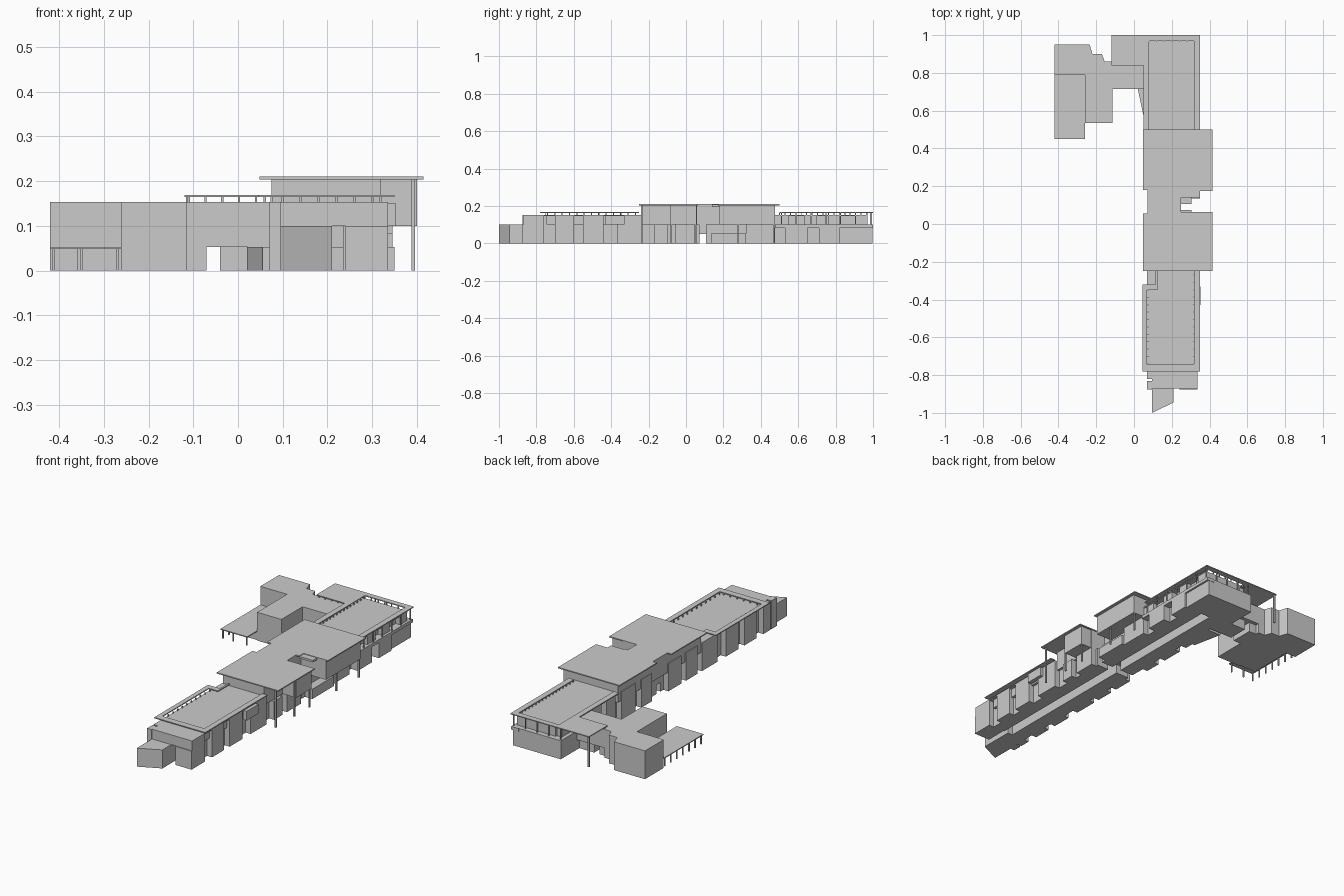
import bpy, bmesh


def prism(name, pts, z0, z1):
    """Vertical extrusion of a plan outline."""
    bm = bmesh.new()
    face = bm.faces.new([bm.verts.new((x, y, z0)) for x, y in pts])
    top = bmesh.ops.extrude_face_region(bm, geom=[face])["geom"]
    for v in top:
        if isinstance(v, bmesh.types.BMVert):
            v.co.z = z1
    bmesh.ops.recalc_face_normals(bm, faces=bm.faces)
    me = bpy.data.meshes.new(name)
    bm.to_mesh(me)
    bm.free()
    ob = bpy.data.objects.new(name, me)
    bpy.context.collection.objects.link(ob)
    return ob


def box(name, x0, x1, y0, y1, z0, z1):
    return prism(name, [(x0, y0), (x1, y0), (x1, y1), (x0, y1)], z0, z1)


def post(name, x, y, z0, z1, r=0.003):
    box(name, x - r, x + r, y - r, y + r, z0, z1)


def post_row(name, a, b, n, z0, z1, r=0.0025):
    for i in range(n):
        t = i / (n - 1)
        post(name, a[0] + (b[0] - a[0]) * t, a[1] + (b[1] - a[1]) * t, z0, z1, r)


F1, F2, TOP = 0.10, 0.153, 0.204     # storey heights
C0, C1 = 0.164, 0.169                # thin canopy

# South pavilion and end block
prism("south_pavilion", [(0.095, -1), (0.21, -0.945), (0.21, -0.865), (0.095, -0.865)], 0, F1)
box("south_end_west", 0.095, 0.21, -0.87, -0.76, 0, F1)
box("south_end_east", 0.24, 0.335, -0.875, -0.76, 0, F1)
box("south_end_upper", 0.095, 0.335, -0.87, -0.76, F1, F2)
box("south_end_side", 0.07, 0.095, -0.875, -0.83, 0, F2)
box("south_end_side", 0.07, 0.095, -0.82, -0.76, 0, F2)

# Ground floor: rooms either side of a corridor, with a cross passage
box("ground_east_south", 0.235, 0.305, -0.76, 0.073, 0, F1)
box("ground_west_south", 0.10, 0.18, -0.76, 0.073, 0, F1)
box("ground_east_north", 0.235, 0.305, 0.107, 0.98, 0, F1)
box("ground_west_north", 0.10, 0.18, 0.107, 0.98, 0, F1)
box("passage_lintel", 0.10, 0.25, 0.07, 0.11, 0.05, F1)

# Upper floors of the wings
box("upper_south", 0.10, 0.305, -0.77, -0.24, F1, F2)
box("upper_north", 0.10, 0.305, 0.47, 0.97, F1, F2)

# Facade bays on the south wing, both sides
for y0, y1 in [(-0.70, -0.60), (-0.55, -0.44), (-0.37, -0.235)]:
    box("south_bay_east", 0.30, 0.335, y0, y1, 0, F2)
    box("south_bay_west", 0.07, 0.105, y0, y1, 0, F2)
for y0, y1 in [(-0.745, -0.70), (-0.60, -0.55), (-0.44, -0.37)]:
    box("window_east", 0.30, 0.32, y0, y1, F1, F2)
box("projecting_window", 0.33, 0.353, -0.43, -0.33, F1, 0.15)

# Middle ground-floor bays
for y0, y1 in [(-0.17, -0.10), (-0.06, 0.06), (0.32, 0.475)]:
    box("middle_bay_east", 0.30, 0.335, y0, y1, 0, F1)
for y0, y1 in [(-0.20, -0.10), (-0.06, 0.05), (0.19, 0.28), (0.33, 0.45)]:
    box("middle_bay_west", 0.07, 0.105, y0, y1, 0, 0.15)
box("garden_wall_east", 0.30, 0.35, 0.135, 0.32, 0, 0.053)

# North wing base with door recesses and window bays
for y0, y1 in [(0.53, 0.65), (0.71, 0.82)]:
    box("north_base_east", 0.30, 0.345, y0, y1, 0, F1)
box("north_base_lintel", 0.30, 0.345, 0.475, 1.0, 0.083, F1)
box("north_base_end", 0.05, 0.335, 0.82, 0.998, 0, F1)
for y0, y1 in [(0.475, 0.55), (0.63, 0.70), (0.76, 0.82), (0.91, 0.97)]:
    box("north_bay_east", 0.30, 0.332, y0, y1, F1, F2)
for y0, y1 in [(0.50, 0.58), (0.62, 0.70)]:
    box("north_bay_west", 0.07, 0.105, y0, y1, 0, F2)
box("north_bay_west_end", 0.07, 0.105, 0.72, 0.96, F1, F2)
prism("slanted_lobby", [(0.02, 0.715), (0.055, 0.55), (0.11, 0.55), (0.11, 0.715)], 0, 0.053)

# Middle tall volume with its courtyard notch
prism("middle_upper", [(0.075, -0.235), (0.32, -0.235), (0.32, -0.075), (0.335, -0.075),
                       (0.335, 0.06), (0.25, 0.06), (0.25, 0.18), (0.335, 0.18),
                       (0.335, 0.475), (0.075, 0.475)], F1, TOP)
box("overhang_room_south", 0.33, 0.40, -0.075, 0.055, F1, TOP)
box("overhang_room_north", 0.33, 0.40, 0.18, 0.475, F1, TOP)
prism("middle_roof", [(0.048, -0.25), (0.415, -0.25), (0.415, 0.063), (0.25, 0.063),
                      (0.25, 0.14), (0.27, 0.14), (0.27, 0.175), (0.415, 0.175),
                      (0.415, 0.50), (0.048, 0.50), (0.048, 0.18), (0.072, 0.18),
                      (0.072, 0.055), (0.048, 0.055)], TOP, 0.21)
for y in (-0.237, -0.08, 0.05, 0.28, 0.47):
    post("overhang_column", 0.392, y, 0, TOP, 0.004)
box("roof_beam", 0.27, 0.35, 0.14, 0.175, 0.196, 0.207)

# South canopy frame (open in the middle)
for args in [(0.045, 0.35, -0.78, -0.745), (0.32, 0.35, -0.745, -0.25),
             (0.045, 0.07, -0.745, -0.32), (0.07, 0.125, -0.35, -0.32),
             (0.115, 0.125, -0.32, -0.25)]:
    box("south_canopy", *args, C0, C1)
post_row("south_canopy_post", (0.075, -0.74), (0.075, -0.35), 11, F2, C0)
post_row("south_canopy_post", (0.318, -0.74), (0.318, -0.27), 13, F2, C0)
post_row("south_canopy_post", (0.10, -0.75), (0.30, -0.75), 6, F2, C0)
box("south_roof_edge_west", 0.07, 0.105, -0.77, -0.24, 0.147, F2)
box("south_roof_edge_east", 0.30, 0.335, -0.77, -0.24, 0.147, F2)

# North canopy frame with its western extension
for args in [(0.32, 0.35, 0.50, 1.0), (0.05, 0.08, 0.50, 1.0),
             (0.08, 0.32, 0.97, 1.0), (-0.12, 0.05, 0.84, 1.0)]:
    box("north_canopy", *args, C0, C1)
post_row("north_canopy_post", (0.325, 0.50), (0.325, 0.965), 17, F2, C0)
post_row("north_canopy_post", (0.078, 0.50), (0.078, 0.965), 17, F2, C0)
post_row("north_canopy_post", (0.08, 0.968), (0.32, 0.968), 7, F2, C0)
post_row("north_canopy_post", (-0.11, 0.85), (0.04, 0.85), 5, F2, C0)
post_row("north_terrace_post", (0.06, 0.985), (0.34, 0.985), 5, F1, C0)
post_row("east_terrace_post", (0.34, 0.51), (0.34, 0.985), 7, F1, C0)
post("entrance_column", -0.112, 0.99, 0, C0, 0.004)
box("north_roof_edge_east", 0.30, 0.335, 0.47, 0.97, 0.147, F2)
box("north_roof_edge_west", 0.07, 0.105, 0.47, 0.97, 0.147, F2)

# North-west wing
prism("west_wing", [(-0.42, 0.79), (-0.26, 0.79), (-0.26, 0.535), (-0.115, 0.535),
                    (-0.115, 0.86), (-0.155, 0.86), (-0.17, 0.90), (-0.22, 0.90),
                    (-0.235, 0.95), (-0.42, 0.95)], 0, F2)
box("connector_upper", -0.115, 0.105, 0.715, 0.86, 0.053, F2)
box("connector_pier", -0.115, -0.07, 0.715, 0.84, 0, 0.053)
box("connector_pier", -0.04, 0.105, 0.73, 0.84, 0, 0.053)

# Low terrace canopy on the north-west wing
box("terrace_canopy", -0.42, -0.26, 0.45, 0.79, 0.048, 0.053)
box("terrace_room", -0.36, -0.26, 0.54, 0.79, 0, 0.048)
post_row("terrace_post", (-0.412, 0.46), (-0.412, 0.77), 7, 0, 0.048, 0.003)
post_row("terrace_post", (-0.35, 0.46), (-0.27, 0.46), 2, 0, 0.048, 0.003)
